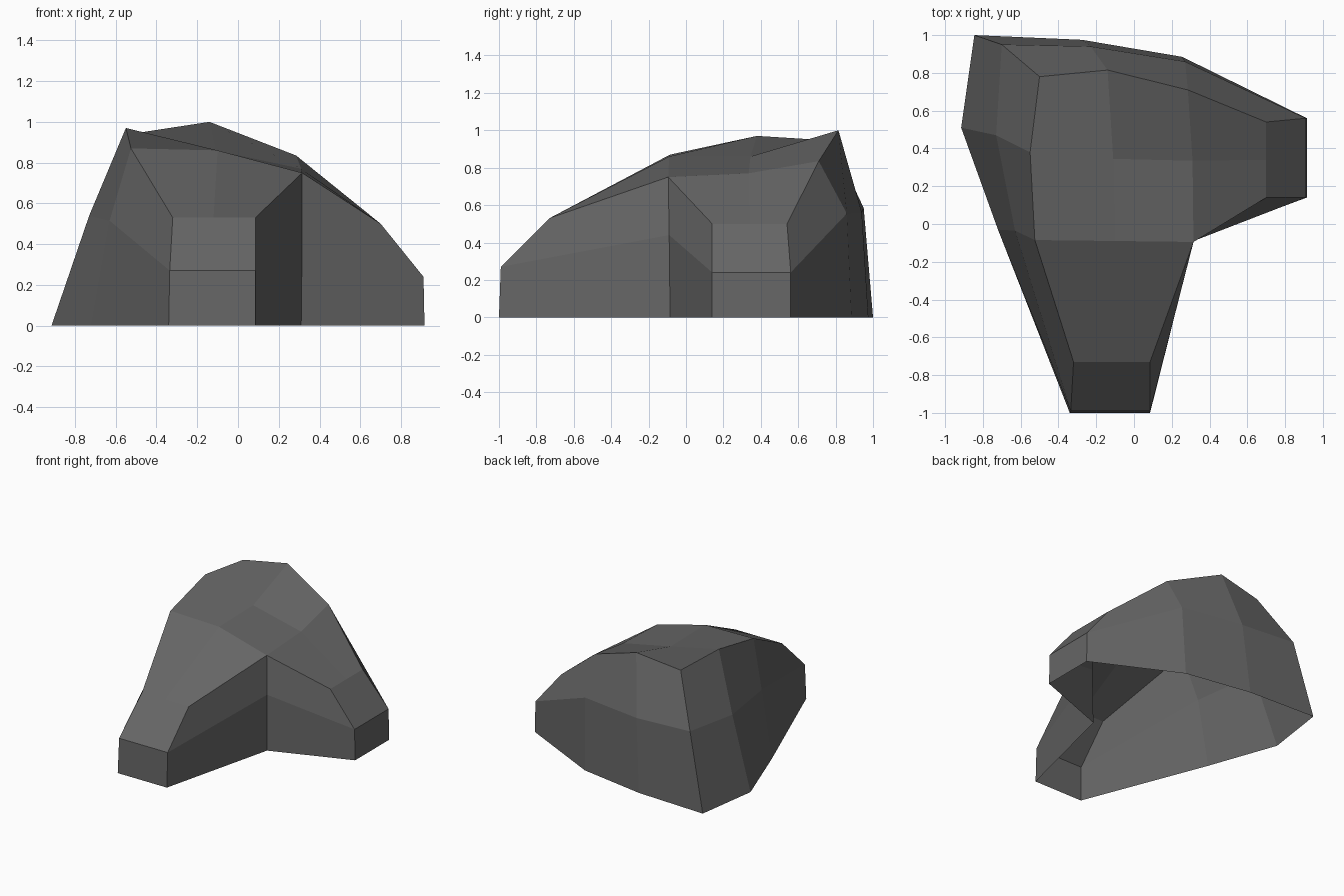
import bpy, bmesh

if "Cube" in bpy.data.objects:
    bpy.data.objects.remove(bpy.data.objects["Cube"])

# One stone-grey colour
grey = bpy.data.materials.new("stone grey")
grey.diffuse_color = (0.133, 0.133, 0.133, 1.0)
grey.use_nodes = True
grey.node_tree.nodes["Principled BSDF"].inputs["Base Color"].default_value = grey.diffuse_color

# Crown of the boulder: rows from back to front; last row is the nose of the front spur
crown = [
    [(-.50, .78, .945), (-.14, .815, 1.0), (.285, .71, .835), (.70, .54, .50)],
    [(-.55, .38, .97), (-.11, .345, .86), (.31, .335, .77), (.70, .34, .50)],
    [(-.525, -.085, .87), (-.10, -.09, .86), (.315, -.095, .75), (.70, .14, .50)],
    [(-.32, -.73, .53), (-.12, -.73, .53), (.085, -.73, .53)],
]

# Shoulder loop, clockwise from the back left corner
shoulder = [
    (-.70, .95, .585), (-.23, .94, .56), (.27, .86, .555),         # back
    (.91, .56, .24), (.91, .35, .24), (.91, .14, .24),             # right spur end
    (.315, -.09, .44),                                             # inner corner
    (.085, -.99, .27), (-.125, -.99, .27), (-.335, -.99, .27),     # front spur end
    (-.63, -.035, .515), (-.73, .47, .54),                         # left
]

# Foot loop on the ground
foot = [
    (-.845, 1.0), (-.275, .975), (.255, .885),
    (.915, .56), (.915, .35), (.915, .14),
    (.31, -.085),
    (.085, -1.0), (-.13, -1.0), (-.34, -1.0),
    (-.72, -.03), (-.915, .51),
]

bm = bmesh.new()
grid = [[bm.verts.new(p) for p in row] for row in crown]

# Crown faces
for upper, lower in zip(grid, grid[1:]):
    for i in range(len(lower) - 1):
        bm.faces.new((upper[i], lower[i], lower[i + 1], upper[i + 1]))

# Sides: crown rim -> shoulder -> foot; the underside stays open
rim = grid[0] + [grid[1][3], grid[2][3], grid[2][2]] + grid[3][::-1] + [grid[2][0], grid[1][0]]
loops = [rim,
         [bm.verts.new(p) for p in shoulder],
         [bm.verts.new((x, y, 0)) for x, y in foot]]
for upper, lower in zip(loops, loops[1:]):
    for i in range(len(upper)):
        j = (i + 1) % len(upper)
        bm.faces.new((upper[i], upper[j], lower[j], lower[i]))

mesh = bpy.data.meshes.new("boulder")
bm.to_mesh(mesh)
bm.free()
mesh.materials.append(grey)
boulder = bpy.data.objects.new("boulder", mesh)
bpy.context.collection.objects.link(boulder)
